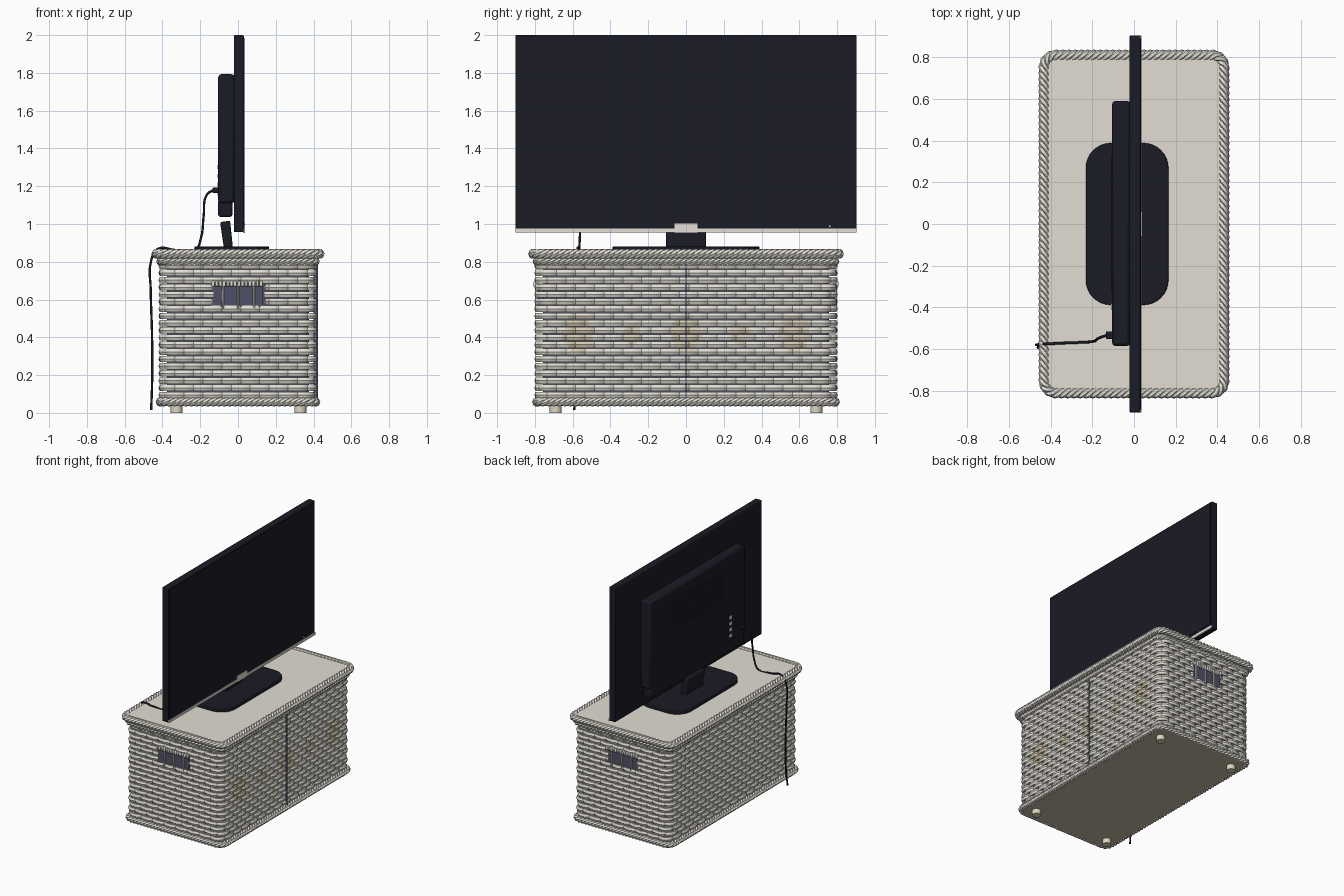
import bpy, bmesh, math
from mathutils import Vector

if "Cube" in bpy.data.objects:
    bpy.data.objects.remove(bpy.data.objects["Cube"])

UP = Vector((0, 0, 1))


def material(name, rgb):
    m = bpy.data.materials.new(name)
    m.diffuse_color = (*rgb, 1)
    m.use_nodes = True
    m.node_tree.nodes["Principled BSDF"].inputs["Base Color"].default_value = m.diffuse_color
    return m


WICKER = material("pale wicker", (0.75, 0.73, 0.66))
LID = material("lid cream", (0.76, 0.73, 0.655))
STAIN = material("tan wicker", (0.67, 0.60, 0.45))
WOOD = material("tan wood", (0.58, 0.49, 0.36))
FOOT = material("foot beige", (0.73, 0.67, 0.52))
BLACK = material("dark plastic", (0.0105, 0.0105, 0.019))
SILVER = material("silver trim", (0.80, 0.74, 0.68))
SLATE = material("slate lining", (0.08, 0.08, 0.135))


def add_mesh(name, verts, faces, mats, bevel=0, smooth=True, rule=None):
    me = bpy.data.meshes.new(name)
    me.from_pydata(verts, [], faces)
    for m in mats:
        me.materials.append(m)
    if rule:
        for p in me.polygons:
            p.material_index = rule(p.center)
    ob = bpy.data.objects.new(name, me)
    bpy.context.collection.objects.link(ob)
    if bevel:
        mod = ob.modifiers.new("soft edges", "BEVEL")
        mod.width, mod.segments = bevel, 2
    if smooth:
        bpy.ops.object.select_all(action="DESELECT")
        ob.select_set(True)
        bpy.context.view_layer.objects.active = ob
        bpy.ops.object.shade_smooth_by_angle(angle=math.radians(40))
    return ob


def prism(name, outline, z0, z1, mat, bevel=0):
    n = len(outline)
    verts = [(x, y, z) for z in (z0, z1) for x, y in outline]
    faces = [(i, (i + 1) % n, n + (i + 1) % n, n + i) for i in range(n)]
    faces += [tuple(reversed(range(n))), tuple(range(n, 2 * n))]
    return add_mesh(name, verts, faces, [mat], bevel)


def box(name, lo, hi, mat, bevel=0):
    outline = [(lo[0], lo[1]), (hi[0], lo[1]), (hi[0], hi[1]), (lo[0], hi[1])]
    return prism(name, outline, lo[2], hi[2], mat, bevel)


def rim(hx, hy, r, t):
    """Point and outward normal at fraction t round a rounded rectangle."""
    a, b, arc = hx - r, hy - r, math.pi * r / 2
    s = (t % 1) * 4 * (a + b + arc)
    corners = [(a, b), (-a, b), (-a, -b), (a, -b)]
    for k, c in enumerate(corners):
        length = 2 * b if k % 2 == 0 else 2 * a
        if s < length + arc or k == 3:
            d = k * math.pi / 2 + max(0, s - length) / r
            n = Vector((math.cos(d), math.sin(d), 0))
            along = Vector((-n.y, n.x, 0)) * min(0, s - length)
            return Vector((*c, 0)) + n * r + along, n
        s -= length + arc


def slab(name, hx, hy, r, z0, z1, mat, cx=0, bevel=0):
    outline = []
    for sx, sy, start in ((1, 1, 0), (-1, 1, 90), (-1, -1, 180), (1, -1, 270)):
        for k in range(9):
            d = math.radians(start + k * 11.25)
            outline.append((cx + sx * (hx - r) + r * math.cos(d),
                            sy * (hy - r) + r * math.sin(d)))
    return prism(name, outline, z0, z1, mat, bevel)


def loops(name, paths, rx, rz, mats, rule=None, skip=None, sides=6):
    """Closed tubes along several paths, gathered into one object."""
    verts, faces = [], []
    for pts in paths:
        n, base = len(pts), len(verts)
        for i, p in enumerate(pts):
            t = (pts[(i + 1) % n] - pts[i - 1]).normalized()
            side = t.cross(UP).normalized()
            up = side.cross(t)
            for k in range(sides):
                a = 2 * math.pi * k / sides
                verts.append(p + side * rx * math.cos(a) + up * rz * math.sin(a))
        for i in range(n):
            if skip and skip(pts[i]):
                continue
            j = (i + 1) % n
            for k in range(sides):
                m = (k + 1) % sides
                faces.append((base + i * sides + k, base + j * sides + k,
                              base + j * sides + m, base + i * sides + m))
    return add_mesh(name, verts, faces, mats, rule=rule)


# --- wicker chest: each row is a pair of strands crossing at every stake ---
def woven_row(row, strand, waves=46, steps=6):
    pts = []
    for i in range(waves * steps):
        p, n = rim(0.394, 0.776, 0.05, i / (waves * steps))
        w = math.sin(math.pi * (i / steps + strand + row * 0.5) + 0.26) * 1.2
        pts.append(p + n * 0.014 * max(-1, min(1, w)) + UP * (0.095 + row * 0.038))
    return pts


def in_handle(p):
    return abs(p.y) > 0.74 and -0.138 < p.x < 0.125 and 0.56 < p.z < 0.67


def stain_rule(c):
    if c.x > 0.37:
        for k in range(-2, 3):
            size = 0.05 if abs(k) == 1 else 0.08
            if math.hypot(c.y - k * 0.287, (c.z - 0.42) * 0.8) < size:
                return 1
    return 0


rows = [woven_row(r, s) for r in range(19) for s in (0, 1)]
loops("woven_walls", rows, 0.013, 0.0195, [WICKER, STAIN], stain_rule, in_handle)
slab("wall_liner", 0.376, 0.756, 0.04, 0.05, 0.83, SLATE)
box("wall_seam", (0.40, -0.003, 0.07), (0.423, 0.003, 0.80), SLATE)


# --- twisted rope borders ---
def rope(name, hx, hy, r, z, radius, turns):
    steps = turns * 9
    paths = []
    for strand in range(3):
        pts = []
        for i in range(steps):
            p, n = rim(hx, hy, r, i / steps)
            a = 2 * math.pi * (i / 9 + strand / 3)
            pts.append(p + (n * math.cos(a) + UP * math.sin(a)) * radius * 0.48 + UP * z)
        paths.append(pts)
    loops(name, paths, radius * 0.52, radius * 0.52, [WICKER])


rope("lid_rope", 0.43, 0.808, 0.055, 0.842, 0.028, 54)
rope("upper_rope", 0.411, 0.79, 0.05, 0.802, 0.022, 54)
rope("bottom_rope", 0.411, 0.79, 0.05, 0.058, 0.025, 54)

# --- lid, floor and feet ---
slab("lid_panel", 0.425, 0.80, 0.05, 0.825, 0.857, LID)
slab("floor_panel", 0.405, 0.785, 0.05, 0.038, 0.06, WOOD)
for fx in (-0.325, 0.33):
    for fy in (-0.69, 0.69):
        ring = [(fx + 0.032 * math.cos(k * math.pi / 8),
                 fy + 0.032 * math.sin(k * math.pi / 8)) for k in range(16)]
        prism("foot", ring, 0, 0.042, FOOT)

# --- handle openings on both ends, with stakes and a bound upper edge ---
for s in (-1, 1):
    def end_box(name, x0, x1, d0, d1, z0, z1, mat, bevel=0):
        y0, y1 = sorted((s * d0, s * d1))
        box(name, (x0, y0, z0), (x1, y1, z1), mat, bevel)

    end_box("handle_opening", -0.142, 0.13, 0.75, 0.788, 0.558, 0.672, SLATE)
    for x in (-0.08, 0.0, 0.085):
        end_box("handle_stake", x - 0.005, x + 0.005, 0.78, 0.80, 0.55, 0.68, WICKER, 0.003)
    for k in range(14):
        x = -0.132 + k * 0.0195
        end_box("handle_binding", x - 0.008, x + 0.008, 0.78, 0.808, 0.668, 0.698, WICKER, 0.005)

# --- television panel ---
box("screen_panel", (-0.022, -0.903, 0.957), (0.031, 0.903, 2.0), BLACK, 0.006)
box("screen_glass", (0.028, -0.888, 0.995), (0.034, 0.888, 1.985), BLACK)
box("screen_trim", (0.028, -0.902, 0.955), (0.036, 0.902, 0.975), SILVER)
box("trim_tab", (0.028, -0.06, 0.953), (0.038, 0.06, 1.002), SILVER)
box("status_light", (0.028, 0.756, 0.984), (0.036, 0.764, 0.992), SILVER)

# --- rear housing with vents and sockets ---
box("rear_housing", (-0.105, -0.585, 1.11), (-0.018, 0.59, 1.793), BLACK, 0.016)
box("rear_lower_housing", (-0.105, -0.575, 1.037), (-0.03, 0.58, 1.13), BLACK, 0.012)
for k in range(9):
    z = 1.46 + k * 0.028
    box("vent_slat", (-0.107, -0.33, z), (-0.10, 0.33, z + 0.012), BLACK)
for k in range(4):
    z = 1.15 + k * 0.047
    box("socket", (-0.109, -0.413, z), (-0.104, -0.38, z + 0.022), SILVER)

# --- stand ---
neck = [(-0.075, 0.875), (-0.027, 0.875), (-0.042, 1.018), (-0.095, 1.01)]
nv = [(x, y, z) for y in (-0.105, 0.105) for x, z in neck]
nf = [(i, (i + 1) % 4, 4 + (i + 1) % 4, 4 + i) for i in range(4)]
nf = [f[::-1] for f in nf] + [(0, 1, 2, 3), (7, 6, 5, 4)]
neck_ob = add_mesh("stand_neck", nv, nf, [BLACK], 0.008)
bm = bmesh.new()
bm.from_mesh(neck_ob.data)
bmesh.ops.recalc_face_normals(bm, faces=bm.faces)
bm.to_mesh(neck_ob.data)
bm.free()

slab("stand_base", 0.198, 0.388, 0.12, 0.853, 0.882, BLACK, -0.033, 0.005)

# --- power cable and plug ---
box("cable_plug", (-0.135, -0.55, 1.165), (-0.10, -0.515, 1.192), BLACK, 0.004)
route = [(-0.13, -0.533, 1.18), (-0.165, -0.545, 1.155), (-0.182, -0.557, 1.04),
         (-0.195, -0.562, 0.93), (-0.225, -0.566, 0.866), (-0.33, -0.57, 0.862),
         (-0.425, -0.575, 0.868), (-0.461, -0.578, 0.80), (-0.462, -0.578, 0.65),
         (-0.455, -0.575, 0.4), (-0.455, -0.578, 0.15), (-0.46, -0.592, 0.015)]
curve = bpy.data.curves.new("power_cable", "CURVE")
curve.dimensions, curve.bevel_depth, curve.bevel_resolution = "3D", 0.0065, 2
curve.use_fill_caps = True
curve.resolution_u = 6
spline = curve.splines.new("BEZIER")
spline.bezier_points.add(len(route) - 1)
for bp, co in zip(spline.bezier_points, route):
    bp.co = co
    bp.handle_left_type = bp.handle_right_type = "AUTO"
curve.materials.append(BLACK)
cable = bpy.data.objects.new("power_cable", curve)
bpy.context.collection.objects.link(cable)
